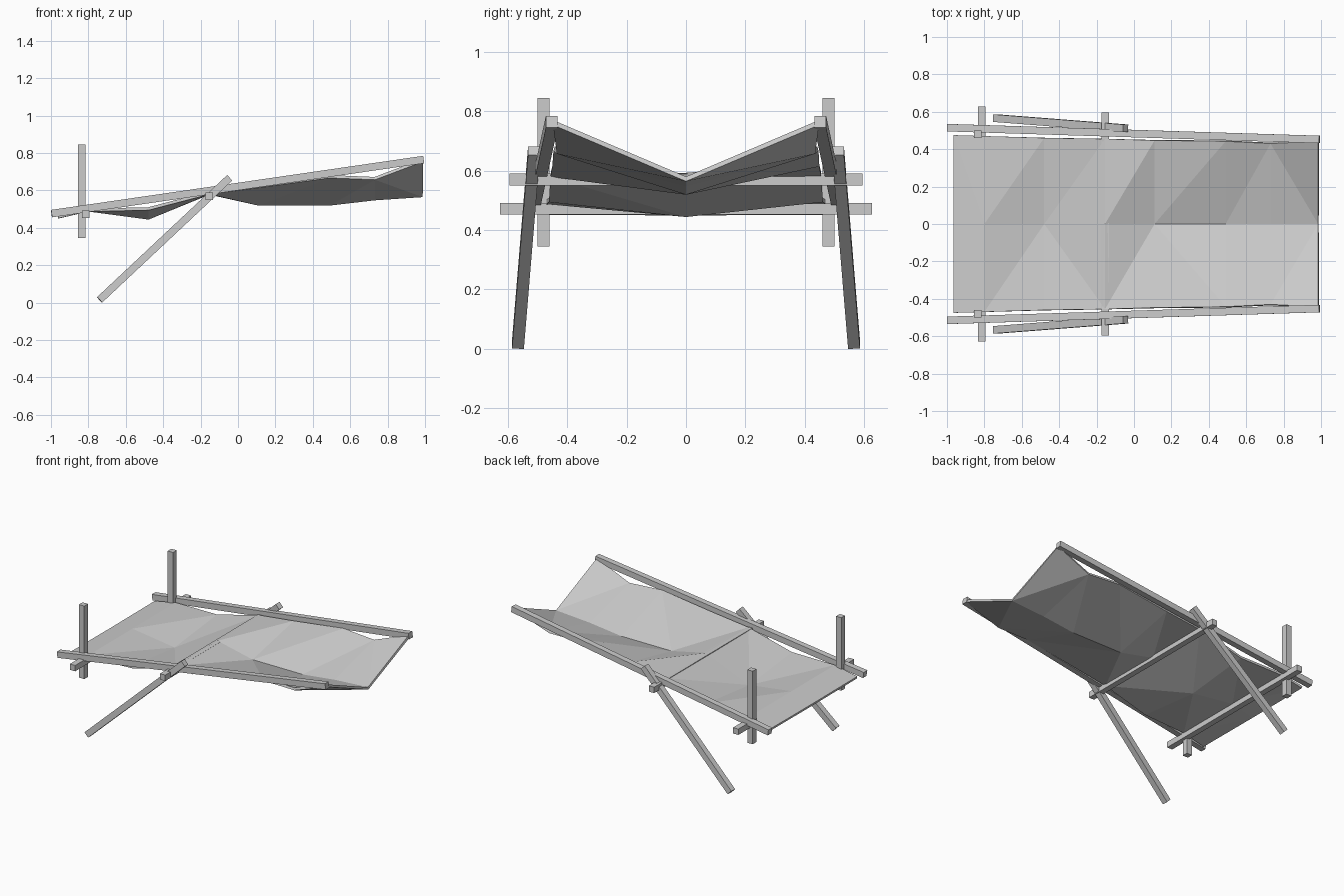
import bpy
import bmesh
from mathutils import Vector, Matrix

if "Cube" in bpy.data.objects:
    bpy.data.objects.remove(bpy.data.objects["Cube"])


def beam(name, a, b, w=0.04):
    """Square timber running from a to b, one side kept level in y."""
    a, b = Vector(a), Vector(b)
    d = (b - a).normalized()
    ref = Vector((1, 0, 0)) if abs(d.y) > 0.9 else Vector((0, 1, 0))
    side = (ref - d * ref.dot(d)).normalized()
    up = d.cross(side)
    rot = Matrix((d, side, up)).transposed().to_4x4()
    bm = bmesh.new()
    bmesh.ops.create_cube(bm, size=1)
    scale = Matrix.Diagonal((*((b - a).length, w, w), 1))
    bm.transform(Matrix.Translation((a + b) / 2) @ rot @ scale)
    return finish(name, bm)


def finish(name, bm):
    bmesh.ops.recalc_face_normals(bm, faces=bm.faces)
    mesh = bpy.data.meshes.new(name)
    bm.to_mesh(mesh)
    bm.free()
    ob = bpy.data.objects.new(name, mesh)
    bpy.context.collection.objects.link(ob)
    return ob


# Rails, slanted legs and upright posts on both sides
for s, tag in ((-1, "front"), (1, "back")):
    beam(f"rail_{tag}", (-0.997, s * 0.515, 0.476), (0.992, s * 0.452, 0.765))
    beam(f"leg_{tag}", (-0.74, s * 0.566, 0.015), (-0.045, s * 0.512, 0.667))
    beam(f"post_{tag}", (-0.835, s * 0.48, 0.345), (-0.835, s * 0.48, 0.845))

# Cross bars
beam("cross_bar_low", (-0.815, -0.627, 0.472), (-0.815, 0.627, 0.472))
beam("cross_bar_high", (-0.155, -0.595, 0.57), (-0.155, 0.595, 0.57))

# Sagging cloth: x, half width, edge height, centre height
rows = [
    (-0.965, 0.475, 0.467, 0.465),
    (-0.800, 0.470, 0.503, 0.503),
    (-0.480, 0.460, 0.510, 0.460),
    (-0.155, 0.455, 0.595, 0.593),
    (0.110, 0.447, 0.630, 0.535),
    (0.490, 0.442, 0.682, 0.535),
    (0.730, 0.430, 0.672, 0.563),
    (0.985, 0.442, 0.768, 0.580),
]
bm = bmesh.new()
mid = [bm.verts.new((x, 0, c)) for x, y, e, c in rows]
# fold direction per segment: c = from centre to next edge, e = from edge to next centre
for s, folds in ((1, "eccccce"), (-1, "cececce")):
    edge = [bm.verts.new((x, s * y, e)) for x, y, e, c in rows]
    for i, f in enumerate(folds):
        m0, m1, e0, e1 = mid[i], mid[i + 1], edge[i], edge[i + 1]
        tris = ((m0, m1, e1), (m0, e1, e0)) if f == "c" else ((m0, m1, e0), (m1, e1, e0))
        for t in tris:
            bm.faces.new(t if s > 0 else t[::-1])
cloth = finish("cloth", bm)
if sum(p.normal.z for p in cloth.data.polygons) < 0:
    cloth.data.flip_normals()
solid = cloth.modifiers.new("thickness", "SOLIDIFY")
solid.thickness = 0.016
solid.offset = -1
